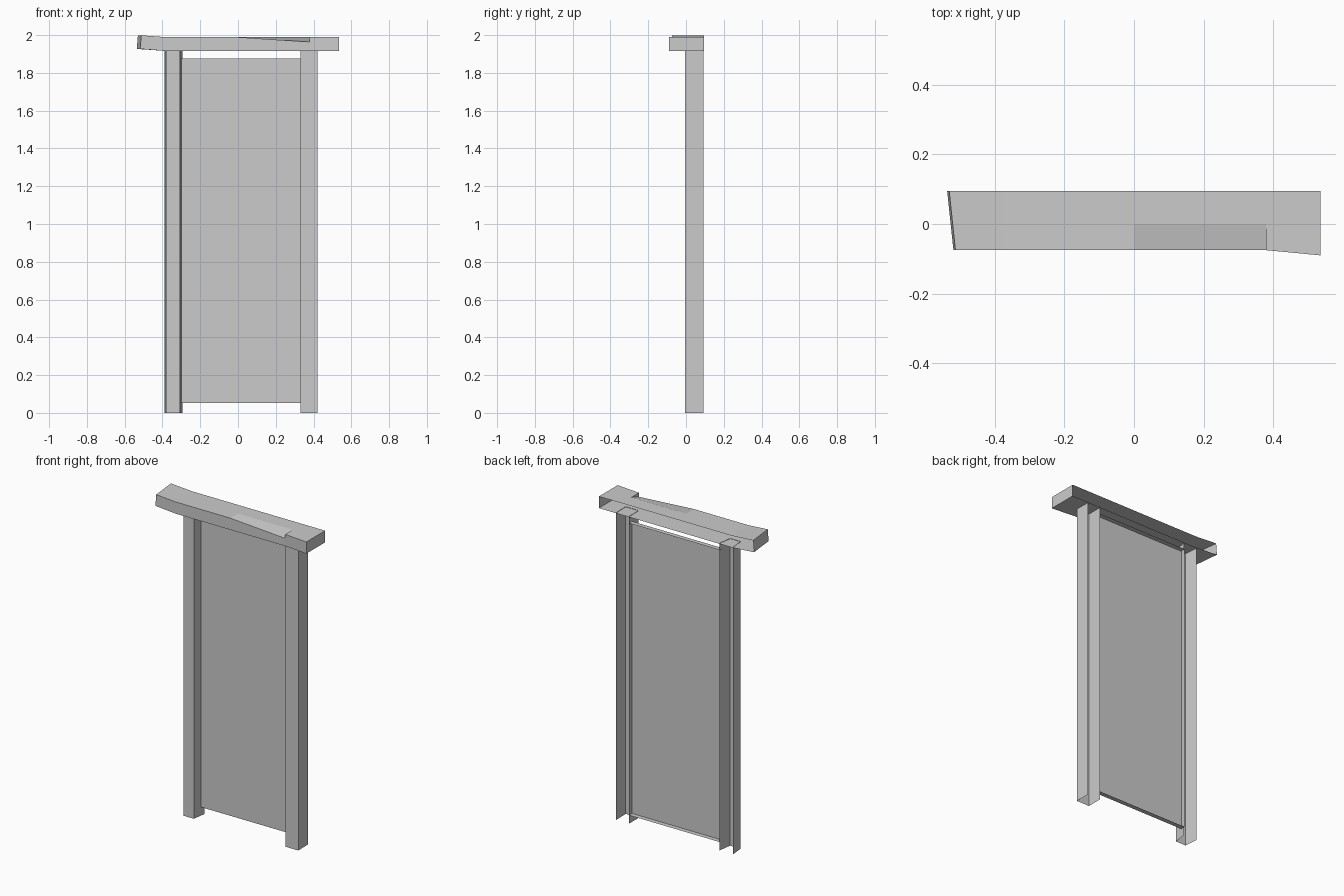
import bpy, bmesh

if "Cube" in bpy.data.objects:
    bpy.data.objects.remove(bpy.data.objects["Cube"])


def finish(name, bm):
    bmesh.ops.remove_doubles(bm, verts=bm.verts, dist=0.0001)
    bmesh.ops.recalc_face_normals(bm, faces=bm.faces)
    mesh = bpy.data.meshes.new(name)
    bm.to_mesh(mesh)
    bm.free()
    obj = bpy.data.objects.new(name, mesh)
    bpy.context.collection.objects.link(obj)
    return obj


def loft(name, sections, caps=False):
    """Join open cross-sections into a sheet, with optional end caps."""
    bm = bmesh.new()
    rows = [[bm.verts.new(p) for p in s] for s in sections]
    for a, b in zip(rows, rows[1:]):
        for i in range(len(a) - 1):
            q = (a[i], a[i + 1], b[i + 1], b[i])
            if len({tuple(v.co) for v in q}) > 2:
                bm.faces.new(q)
    if caps:
        bm.faces.new(rows[0])
        bm.faces.new(rows[-1])
    return finish(name, bm)


# Posts: U-shaped channels open to the back, top and bottom
def post(name, profile):
    loft(name, [[(x, y, z) for x, y in profile] for z in (0, 1.918)])


post("left_post", [(-0.388, 0.092), (-0.38, 0.004), (-0.308, 0.004), (-0.295, 0.092)])
post("right_post", [(0.33, 0.092), (0.33, -0.005), (0.42, -0.005), (0.418, 0.092)])

# Panel: shallow tray set back between the posts, open to the back
x0, x1, z0, z1, front, back = -0.299, 0.33, 0.053, 1.876, 0.062, 0.092
corners = [(x0, z0), (x1, z0), (x1, z1), (x0, z1)]
bm = bmesh.new()
f = [bm.verts.new((x, front, z)) for x, z in corners]
b = [bm.verts.new((x, back, z)) for x, z in corners]
bm.faces.new(f)
for i in range(4):
    j = (i + 1) % 4
    bm.faces.new((f[i], f[j], b[j], b[i]))
finish("door_panel", bm)


# Lintel: warped beam, hollow and open to the back, with a dented front edge
def section(x, fy, bottom=1.916, top=1.989, dent=0.0, skew=0.0, lean=0.0):
    return [(x - skew, 0.095, top), (x - skew * 0.45, 0.0, top),
            (x, fy, top - dent), (x - lean, fy, bottom),
            (x - skew - lean, 0.095, bottom)]


loft("lintel", [
    section(-0.512, -0.075, 1.927, 1.999, skew=0.018, lean=0.006),
    section(-0.38, -0.075),
    section(0.0, -0.075),
    section(0.378, -0.075, dent=0.025),
    section(0.378, -0.075),
    section(0.535, -0.09),
], caps=True)
